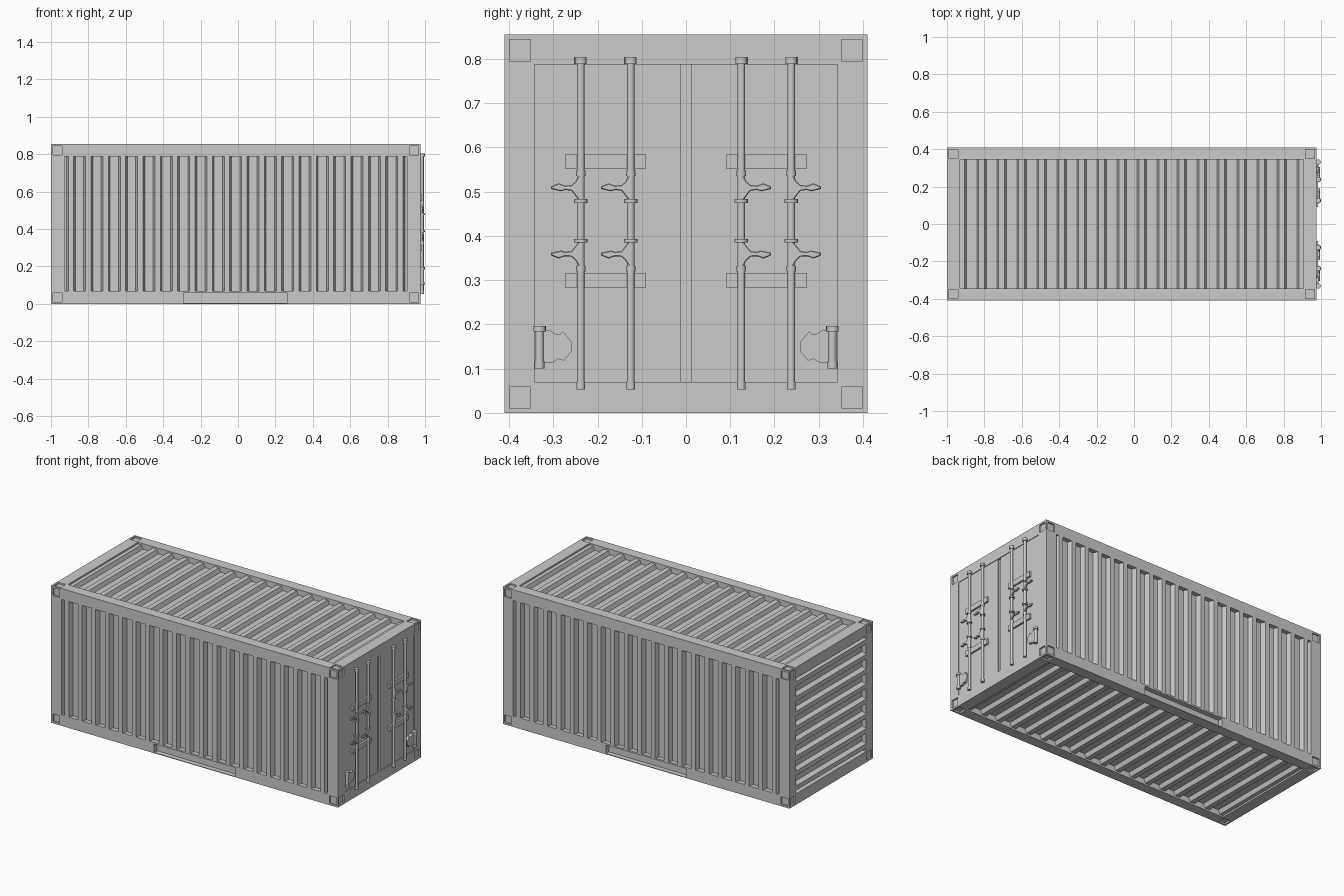
import bpy, bmesh, math
from mathutils import Vector, Matrix

if "Cube" in bpy.data.objects:
    bpy.data.objects.remove(bpy.data.objects["Cube"])

X0, X1, HY, H = -1.0, 0.975, 0.41, 0.855
CX = (X0 + X1) / 2
VX, VY, VZ = Vector((1, 0, 0)), Vector((0, 1, 0)), Vector((0, 0, 1))
# Each body face: point on surface, direction along (u), direction up (v), outward normal (n)
FRONT = (Vector((0, -HY, 0)), VX, VZ, -VY)
BACK = (Vector((0, HY, 0)), VX, VZ, VY)
ROOF = (Vector((0, 0, H)), VX, VY, VZ)
FLOOR = (Vector((0, 0, 0)), VX, VY, -VZ)
DOOR = (Vector((X1, 0, 0)), VY, VZ, VX)
END = (Vector((X0, 0, 0)), VY, VZ, -VX)
END_H = (Vector((X0, 0, 0)), VZ, VY, -VX)


def prism(bm, pts, ext):
    """Closed solid from a 3D outline swept by ext."""
    a = [bm.verts.new(p) for p in pts]
    b = [bm.verts.new(p + ext) for p in pts]
    n = len(pts)
    faces = [bm.faces.new(a), bm.faces.new(b[::-1])]
    faces += [bm.faces.new((a[i], b[i], b[(i + 1) % n], a[(i + 1) % n])) for i in range(n)]
    bmesh.ops.recalc_face_normals(bm, faces=faces)


def block(bm, face, u0, u1, v0, v1, n0, n1):
    o, u, v, n = face
    c = [(u0, v0), (u1, v0), (u1, v1), (u0, v1)]
    prism(bm, [o + u * p + v * q + n * n0 for p, q in c], n * (n1 - n0))


def grooves(bm, face, centre, pitch, half, u0, u1, v0, v1, top, depth):
    """Row of trapezoid grooves, clipped to the panel opening."""
    o, u, v, n = face
    clip = lambda t: min(max(t, u0), u1)
    for k in range(-12, 13):
        c = centre + k * pitch
        if c + half - 0.012 <= u0 or c - half + 0.012 >= u1:
            continue
        prof = [(c - half, top + 0.005), (c - half, top), (c - half + 0.01, -depth),
                (c + half - 0.01, -depth), (c + half, top), (c + half, top + 0.005)]
        pts = []
        for a, d in prof:
            p = (clip(a), d)
            if p not in pts:
                pts.append(p)
        # drop collinear duplicates along a clipped edge
        prism(bm, [o + u * a + v * v0 + n * d for a, d in pts], v * (v1 - v0))


def make(name, bm, smooth=False):
    me = bpy.data.meshes.new(name)
    bm.to_mesh(me)
    bm.free()
    ob = bpy.data.objects.new(name, me)
    bpy.context.collection.objects.link(ob)
    if smooth:
        bpy.ops.object.select_all(action='DESELECT')
        ob.select_set(True)
        bpy.context.view_layer.objects.active = ob
        bpy.ops.object.shade_smooth_by_angle(angle=math.radians(35))
    return ob


# Container body
bm = bmesh.new()
block(bm, FLOOR, X0, X1, -HY, HY, -H, 0)
body = make("container_body", bm)

# First cutters: sunk roof, floor and door panels, corner sockets, fork pockets
bm = bmesh.new()
for face in (ROOF, FLOOR):
    block(bm, face, -0.93, 0.905, -0.345, 0.345, -0.01, 0.05)
block(bm, DOOR, -0.342, 0.342, 0.07, 0.787, -0.004, 0.05)
for face in (FRONT, BACK):
    block(bm, face, CX - 0.278, CX + 0.278, 0.004, 0.058, -0.03, 0.05)
S, E = 0.048, 0.011
xs = [(X0 + E, X0 + E + S), (X1 - E - S, X1 - E)]
ys = [(-HY + E, -HY + E + S), (HY - E - S, HY - E)]
zs = [(E, E + S), (H - E - S, H - E)]
for faces, us, vs in (((FRONT, BACK), xs, zs), ((ROOF, FLOOR), xs, ys), ((DOOR, END), ys, zs)):
    for face in faces:
        for a in us:
            for b in vs:
                block(bm, face, *a, *b, -0.01, 0.01)
cut_a = make("cutter_recesses", bm)

# Second cutters: corrugation on every panel and the gap between the doors
bm = bmesh.new()
for face in (FRONT, BACK):
    grooves(bm, face, CX, 0.0927, 0.032, -0.928, 0.903, 0.068, 0.787, 0, 0.028)
for face in (ROOF, FLOOR):
    grooves(bm, face, CX, 0.107, 0.038, -0.93, 0.905, -0.345, 0.345, -0.01, 0.035)
grooves(bm, END_H, 0.427, 0.0927, 0.032, 0.068, 0.787, -0.345, 0.345, 0, 0.028)
block(bm, DOOR, -0.011, 0.011, 0.07, 0.787, -0.014, 0.02)
cut_b = make("cutter_corrugation", bm)

for c in (cut_a, cut_b):
    c.hide_render = True
    c.hide_viewport = True
    m = body.modifiers.new(c.name, 'BOOLEAN')
    m.operation, m.solver, m.object = 'DIFFERENCE', 'EXACT', c


# Door hardware
def cyl(bm, y, z0, z1, r, x=0.985, seg=16):
    bmesh.ops.create_cone(bm, cap_ends=True, segments=seg, radius1=r, radius2=r, depth=z1 - z0,
                          matrix=Matrix.Translation((x, y, (z0 + z1) / 2)))


MID = 0.434
GRIP = [(0, .038), (.005, .026), (.012, .014), (.021, .006), (.036, .005), (.05, .010), (.06, .006),
        (.067, .003), (.067, -.003), (.058, -.005), (.045, -.008), (.034, -.005), (.021, -.007),
        (.013, -.017), (.006, -.026), (0, -.03)]
LEAF = [(0, .186), (.022, .188), (.034, .179), (.045, .177), (.053, .184), (.073, .160),
        (.073, .140), (.055, .118), (.043, .122), (.032, .115), (.022, .112), (0, .116)]
for s, side in ((-1, "left"), (1, "right")):
    for i, y in enumerate((0.125, 0.238)):
        # Locking bars with end caps and collars
        bm = bmesh.new()
        cyl(bm, s * y, 0.055, 0.80, 0.0085)
        cyl(bm, s * y, 0.789, 0.804, 0.0135)
        cyl(bm, s * y, 0.053, 0.07, 0.010)
        for m in (-1, 1):
            cyl(bm, s * y, MID + m * 0.045 - 0.004, MID + m * 0.045 + 0.004, 0.015)
            cyl(bm, s * y, MID + m * 0.108 - 0.006, MID + m * 0.108 + 0.006, 0.0105)
        make(f"{side}_locking_bar_{i + 1}", bm, True)
        # Handles above and below the middle
        bm = bmesh.new()
        for m in (-1, 1):
            prism(bm, [Vector((0.983, s * (y + a), MID + m * (0.075 + b))) for a, b in GRIP],
                  Vector((0.011, 0, 0)))
        bmesh.ops.bevel(bm, geom=[e for e in bm.edges if abs((e.verts[0].co - e.verts[1].co).x) < 1e-4],
                        offset=0.002, segments=1, affect='EDGES')
        make(f"{side}_handles_{i + 1}", bm, True)
    # Mounting plates
    bm = bmesh.new()
    for m in (-1, 1):
        z = MID + m * 0.134
        u0, u1 = sorted((s * 0.09, s * 0.274))
        block(bm, DOOR, u0, u1, z - 0.016, z + 0.016, -0.008, 0.008)
    make(f"{side}_mounting_plates", bm)
    # Hinge pin and shaped leaf
    bm = bmesh.new()
    cyl(bm, s * 0.331, 0.10, 0.195, 0.0095)
    cyl(bm, s * 0.331, 0.184, 0.196, 0.014)
    cyl(bm, s * 0.331, 0.10, 0.116, 0.011)
    prism(bm, [Vector((0.968, s * (0.331 - a), b)) for a, b in LEAF], Vector((0.018, 0, 0)))
    make(f"{side}_hinge", bm, True)
